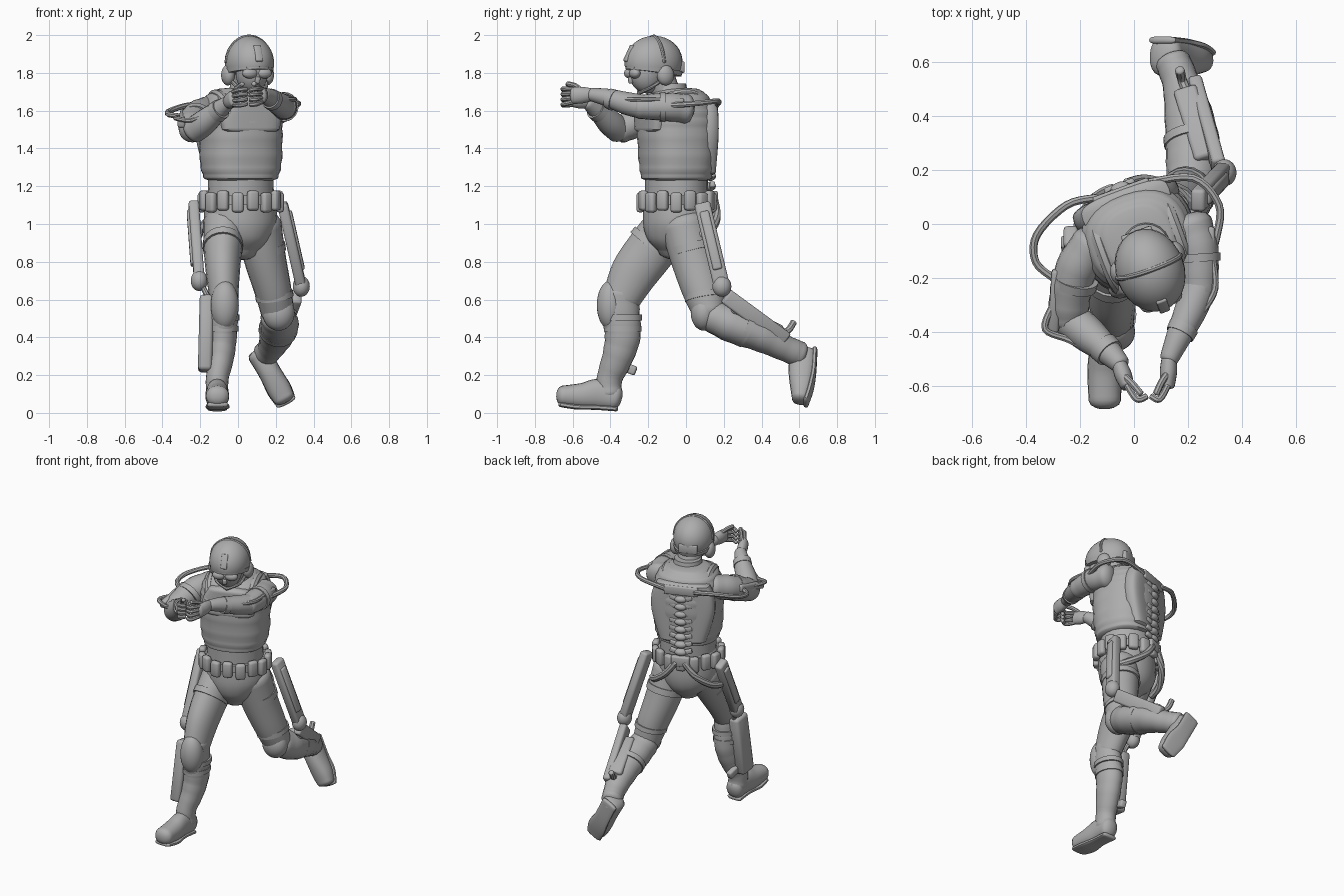
import bpy, bmesh, math
from mathutils import Vector, Matrix

cube = bpy.data.objects.get("Cube")
if cube:
    bpy.data.objects.remove(cube)

grey = bpy.data.materials.new("matte_grey")
grey.use_nodes = True
GREY = (.42, .42, .42, 1)
grey.diffuse_color = GREY
grey.node_tree.nodes["Principled BSDF"].inputs["Base Color"].default_value = GREY

X, Y, Z = Vector((1, 0, 0)), Vector((0, 1, 0)), Vector((0, 0, 1))
YAW = Matrix.Rotation(math.radians(20), 3, 'Z')
BACK = YAW @ Y
TORSO = Vector((.015, -.05, 0))
HEAD = Vector((.06, -.172, 1.856))
ROT = YAW @ Matrix.Rotation(math.radians(6), 3, 'X')


def chest(x, y, z):
    """Point in the turned torso frame."""
    return TORSO + YAW @ Vector((x, y, z))


def head(x, y, z):
    """Point in the tilted head frame."""
    return HEAD + ROT @ Vector((x, y, z))


def finish(name, bm, angle=40):
    bmesh.ops.recalc_face_normals(bm, faces=bm.faces)
    mesh = bpy.data.meshes.new(name)
    bm.to_mesh(mesh)
    bm.free()
    ob = bpy.data.objects.new(name, mesh)
    bpy.context.collection.objects.link(ob)
    mesh.materials.append(grey)
    bpy.ops.object.select_all(action='DESELECT')
    bpy.context.view_layer.objects.active = ob
    ob.select_set(True)
    bpy.ops.object.shade_smooth_by_angle(angle=math.radians(angle))


def spline(pts, steps):
    out = []
    for i in range(len(pts) - 1):
        a, b = pts[max(i - 1, 0)], pts[i]
        c, d = pts[i + 1], pts[min(i + 2, len(pts) - 1)]
        for k in range(steps):
            t = k / steps
            out.append([(2*q + (r - p)*t + (2*p - 5*q + 4*r - s)*t*t
                         + (3*q - p - 3*r + s)*t**3) / 2
                        for p, q, r, s in zip(a, b, c, d)])
    return out + [list(pts[-1])]


def tube(name, pts, ref=Y, cap=.5, n=20, power=2, steps=5, fold=0):
    """Loft through x, y, z, side radius and optional depth radius."""
    path = spline([tuple(p) if len(p) > 4 else tuple(p) + (p[3],) for p in pts], steps)
    rings = []
    for i, p in enumerate(path):
        a, b = path[max(i - 1, 0)], path[min(i + 1, len(path) - 1)]
        t = (Vector(b[:3]) - Vector(a[:3])).normalized()
        side = t.cross(ref).normalized()
        swell = 1 + fold * math.sin(i * 1.9)
        rings.append((Vector(p[:3]), t, side, side.cross(t), p[3]*swell, p[4]*swell))
    if cap:
        def ends(ring, sign):
            c, t, s, u, r, q = ring
            return [(c + t*sign*cap*min(r, q)*math.sin(a), t, s, u,
                     r*math.cos(a), q*math.cos(a)) for a in (.5, 1, 1.35)]
        rings = ends(rings[0], -1)[::-1] + rings + ends(rings[-1], 1)
    bm = bmesh.new()
    loops = []
    for c, t, s, u, r, q in rings:
        loop = []
        for k in range(n):
            ca, sa = math.cos(math.tau*k/n), math.sin(math.tau*k/n)
            e = 2 / power
            loop.append(bm.verts.new(c + s*r*math.copysign(abs(ca)**e, ca)
                                     + u*q*math.copysign(abs(sa)**e, sa)))
        loops.append(loop)
    for lo, hi in zip(loops, loops[1:]):
        for k in range(n):
            j = (k + 1) % n
            bm.faces.new((lo[k], lo[j], hi[j], hi[k]))
    bm.faces.new(loops[0])
    bm.faces.new(loops[-1])
    finish(name, bm)


def cable(name, pts, r):
    tube(name, [(*p, r) for p in pts], ref=Vector((.2, .3, .9)), n=8)


def box(name, loc, size, rot, bevel=.25):
    bm = bmesh.new()
    bmesh.ops.create_cube(bm, size=1)
    bmesh.ops.scale(bm, vec=size, verts=bm.verts)
    bmesh.ops.bevel(bm, geom=bm.edges[:], offset=min(size)*bevel, segments=2,
                    profile=.5, affect='EDGES')
    bm.transform(Matrix.Translation(loc) @ rot.to_4x4())
    finish(name, bm, 50)


def bar(name, a, b, w, d, ref=X):
    """Bevelled beam from a to b; d is its thickness along ref."""
    a, b = Vector(a), Vector(b)
    t = (b - a).normalized()
    s = t.cross(ref).normalized()
    rot = Matrix((s, s.cross(t), t)).transposed()
    box(name, (a + b)/2, (w, d, (b - a).length), rot)


def ball(name, loc, size, rot=Matrix.Identity(3), cut=None):
    bm = bmesh.new()
    bmesh.ops.create_uvsphere(bm, u_segments=28, v_segments=18, radius=1)
    if cut:
        bmesh.ops.bisect_plane(bm, geom=bm.verts[:] + bm.edges[:] + bm.faces[:],
                               plane_co=cut[0], plane_no=cut[1], clear_inner=True)
        bmesh.ops.holes_fill(bm, edges=bm.edges)
    bmesh.ops.scale(bm, vec=size, verts=bm.verts)
    bm.transform(Matrix.Translation(loc) @ rot.to_4x4())
    finish(name, bm)


# torso, vest and pelvis
c = TORSO
tube("waist", [(c.x, c.y, 1.06, .18, .165), (c.x, c.y, 1.28, .172, .165)], BACK, 0)
tube("pelvis", [(.01, -.05, 1.14, .185, .17), (.015, -.05, 1, .195, .175),
                (.02, -.055, .91, .15, .15), (.02, -.06, .85, .08, .09)], BACK)
tube("vest", [(c.x, c.y, 1.24, .19, .178), (c.x, c.y, 1.32, .212, .19),
              (c.x, c.y, 1.5, .216, .2), (c.x, c.y, 1.6, .212, .19),
              (c.x, c.y, 1.675, .185, .16), (c.x, c.y, 1.71, .13, .12)],
     BACK, .1, 32, 2.4, 6, .012)
tube("chest_plate", [(*chest(0, -.15, z), r, .05) for z, r in ((1.5, .16), (1.58, .17), (1.66, .13))],
     BACK, .4, 24, 3)
tube("back_plate", [(*chest(0, .13, z), r, .057) for z, r in ((1.27, .15), (1.45, .2), (1.57, .2), (1.65, .17))],
     BACK, .3, 28, 3.4)
tube("collar", [(.045, -.085, 1.67, .1), (.045, -.085, 1.745, .085)], BACK, 0)
for side, label in ((-1, "right"), (1, "left")):
    cable(label + "_shoulder_strap", [chest(side*.13, -.17, 1.58), chest(side*.14, -.1, 1.67),
                                      chest(side*.14, .05, 1.68), chest(side*.13, .16, 1.58)], .026)

# belt with pouches
tube("belt", [(c.x, c.y, 1.1, .2, .182), (c.x, c.y, 1.15, .2, .182)], BACK, 0, 32)
for i in range(16):
    a = math.tau * i / 16
    box("belt_pouch", chest(.21*math.cos(a), .188*math.sin(a), 1.124 - .01*(i % 2)),
        (.042, .062, .105), YAW @ Matrix.Rotation(a, 3, 'Z'), .35)

# head, helmet and headset
tube("neck", [(.05, -.1, 1.68, .075), (.06, -.15, 1.82, .075)], BACK)
ball("face", head(0, -.045, -.05), (.085, .095, .11), ROT)
ball("helmet", HEAD, (.127, .157, .14), ROT, ((0, 0, -.3), (0, .25, 1)))
tube("helmet_rim", [(*head(0, -.006, -.055), .123, .152), (*head(0, 0, -.03), .128, .157)], BACK, 0, 28)
bar("helmet_mount", head(0, -.155, .02), head(0, -.105, .1), .04, .025, BACK)
bar("helmet_rear_box", head(0, .135, -.07), head(0, .14, -.01), .12, .03, BACK)
cable("headset_band", [head(.124*math.cos(a), .015, .136*math.sin(a))
                       for a in [math.pi*k/8 for k in range(9)]], .01)
for s in (-1, 1):
    ball("ear_cup", head(s*.11, .02, -.07), (.035, .047, .055), ROT)
    cable("chin_strap", [head(s*.1, .01, -.09), head(s*.075, -.06, -.13), head(0, -.1, -.155)], .01)
    ball("goggle", head(s*.04, -.125, -.045), (.042, .028, .028), ROT)
box("nose", head(0, -.135, -.08), (.025, .03, .035), ROT)

# legs
tube("right_thigh", [(-.07, -.08, 1, .115, .13), (-.08, -.18, .87, .102, .132),
                     (-.08, -.275, .74, .09, .125), (-.075, -.345, .6, .075, .1)])
tube("right_shin", [(-.07, -.34, .64, .072, .09), (-.075, -.345, .53, .075, .1),
                    (-.08, -.335, .41, .074, .095), (-.09, -.36, .3, .07, .083),
                    (-.11, -.405, .18, .06, .068), (-.11, -.405, .1, .06, .068)], fold=.015)
ball("right_knee_pad", (-.07, -.4, .57), (.074, .072, .13))
tube("left_thigh", [(.11, -.01, 1, .12, .125), (.14, .035, .83, .112, .12),
                    (.185, .09, .65, .098, .11), (.21, .125, .53, .088, .088)])
tube("left_shin", [(.21, .14, .515, .09, .088), (.22, .25, .465, .102, .095),
                   (.205, .39, .41, .092, .085), (.175, .52, .345, .07, .07),
                   (.145, .6, .31, .066, .07)], Z, fold=.015)
ball("left_knee_pad", (.215, .095, .53), (.085, .07, .095))
for name, a, b, r, q in (("right_thigh_strap", (-.08, -.165, .9), (-.08, -.19, .87), .107, .136),
                         ("right_shin_strap", (-.08, -.335, .46), (-.08, -.335, .43), .082, .1),
                         ("right_knee_strap", (-.075, -.335, .52), (-.075, -.335, .49), .084, .103),
                         ("left_thigh_strap", (.13, .025, .89), (.135, .035, .85), .12, .125),
                         ("left_knee_strap", (.19, .1, .635), (.195, .105, .605), .101, .111)):
    tube(name, [(*a, r, q), (*b, r, q)], cap=0)
tube("left_shin_strap", [(.215, .3, .45, .104, .098), (.21, .33, .435, .103, .097)], Z, 0)

# boots
tube("right_boot", [(-.11, -.372, .08, .056, .066), (-.11, -.46, .1, .057, .08),
                    (-.11, -.55, .09, .063, .068), (-.108, -.655, .09, .06, .054)], Z, .6, power=2.2)
tube("right_sole", [(-.11, -.37, .022, .052, .014), (-.11, -.48, .03, .05, .014),
                    (-.108, -.58, .032, .064, .014), (-.108, -.665, .045, .055, .014)], Z, .8, power=3)
tube("left_boot", [(.115, .622, .31, .064, .074), (.165, .615, .22, .06, .072),
                   (.215, .612, .13, .064, .06), (.245, .605, .075, .056, .045)], power=2.4)
tube("left_sole", [(.105, .682, .325, .055, .014), (.165, .675, .21, .055, .014),
                   (.215, .66, .13, .066, .014), (.255, .635, .055, .055, .014)], Y, .8, power=3)

# arms
tube("right_upper_arm", [(-.15, -.07, 1.6, .078), (-.215, -.17, 1.575, .078),
                         (-.24, -.29, 1.525, .076), (-.24, -.355, 1.495, .07)], Z, fold=.02)
tube("right_forearm", [(-.235, -.355, 1.495, .068), (-.175, -.405, 1.54, .068),
                       (-.105, -.465, 1.6, .052), (-.05, -.52, 1.645, .036)], Z)
tube("left_upper_arm", [(.21, 0, 1.61, .08), (.24, -.1, 1.62, .074),
                        (.245, -.25, 1.62, .064)], Z, fold=.02)
tube("left_forearm", [(.245, -.23, 1.62, .064), (.21, -.32, 1.64, .06),
                      (.165, -.42, 1.67, .047), (.13, -.5, 1.685, .035)], Z)
tube("right_cuff", [(-.115, -.455, 1.59, .059), (-.09, -.48, 1.61, .056)], Z, 0)
tube("left_cuff", [(.185, -.38, 1.655, .057), (.17, -.41, 1.665, .054)], Z, 0)
tube("right_arm_strap", [(-.215, -.2, 1.565, .085), (-.222, -.23, 1.55, .084)], Z, 0)
tube("left_arm_strap", [(.242, -.11, 1.62, .079), (.244, -.14, 1.62, .077)], Z, 0)


def hand(label, wrist, knuckle, tip):
    """Cupped palm with four fingers and a raised thumb."""
    w, k, t = Vector(wrist), Vector(knuckle), Vector(tip)
    mid = (w + k) / 2
    tube(label + "_palm", [(*w, .028, .034), (*mid, .032, .044), (*k, .026, .044)], Z)
    for i in range(4):
        lift = Z * (i - 1.5) * .023
        cable(label + "_finger", [k + lift, (k + t)/2 - Y*.03 + lift*1.2, t + lift*1.1], .0125)
    cable(label + "_thumb", [mid + Z*.025, mid*.6 + t*.4 + Z*.055, t*.7 + k*.3 + Z*.07], .013)


hand("right", (-.055, -.52, 1.645), (-.025, -.6, 1.665), (.045, -.64, 1.675))
hand("left", (.13, -.5, 1.685), (.125, -.6, 1.68), (.065, -.64, 1.67))

# powered frame: spine, hips, thigh and shin beams
for i in range(8):
    z = 1.2 + i*.052
    ball("vertebra", chest(0, .19, z), (.04, .028, .024), YAW)
    for s in (-1, 1):
        bar("vertebra_wing", chest(s*.02, .19, z), chest(s*.07, .18, z + .012), .03, .026, BACK)
bar("shoulder_yoke", chest(-.11, .18, 1.62), chest(.11, .18, 1.62), .06, .035, BACK)
bar("hip_yoke", chest(-.06, .195, 1.14), chest(.06, .195, 1.14), .07, .04, BACK)
for s in (-1, 1):
    cable("hip_hose", [chest(s*.03, .2, 1.13), chest(s*.1, .19, 1.04),
                       chest(s*.18, .13, .97), chest(s*.22, .05, .94)], .022)
for label, hip, knee, s in (("right", (-.235, -.04, 1.11), (-.205, -.26, .7), -1),
                            ("left", (.235, .085, 1.11), (.335, .19, .67), 1)):
    bar(label + "_thigh_beam", hip, knee, .085, .055)
    h, k, out = Vector(hip), Vector(knee), X * s * .02
    bar(label + "_thigh_actuator", h*.9 + k*.1 + out, h*.2 + k*.8 + out, .05, .04)
    ball(label + "_knee_joint", k, (.045, .05, .055))
bar("right_shin_beam", (-.165, -.33, .62), (-.175, -.39, .22), .12, .075)
cable("right_knee_link", [(-.205, -.26, .7), (-.165, -.29, .62), (-.15, -.31, .52)], .015)
bar("right_ankle_clip", (-.15, -.34, .25), (-.14, -.265, .22), .05, .04)
bar("left_shin_beam", (.315, .21, .62), (.225, .53, .385), .085, .05)
bar("left_calf_plate", (.27, .24, .56), (.19, .5, .43), .09, .06, Z)
cable("left_ankle_hook", [(.21, .46, .46), (.18, .53, .43), (.17, .57, .48)], .018)

# shoulder hoses and arm rods
cable("right_shoulder_hose", [chest(-.09, .19, 1.62), (-.25, .07, 1.63), (-.36, -.04, 1.6),
                              (-.365, -.14, 1.58), (-.3, -.2, 1.57)], .015)
cable("left_shoulder_hose", [chest(.1, .18, 1.62), (.22, .17, 1.65), (.315, .07, 1.64),
                             (.305, -.05, 1.63), (.28, -.12, 1.63)], .015)
bar("right_arm_rod", (-.285, -.17, 1.59), (-.3, -.4, 1.53), .045, .04)
bar("left_arm_rod", (.28, -.01, 1.645), (.28, -.24, 1.64), .045, .04)
cable("right_elbow_link", [(-.3, -.3, 1.56), (-.33, -.39, 1.56), (-.24, -.43, 1.55), (-.14, -.48, 1.6)], .013)
cable("left_elbow_link", [(.29, -.12, 1.66), (.3, -.24, 1.66), (.25, -.33, 1.66), (.2, -.4, 1.67)], .013)
